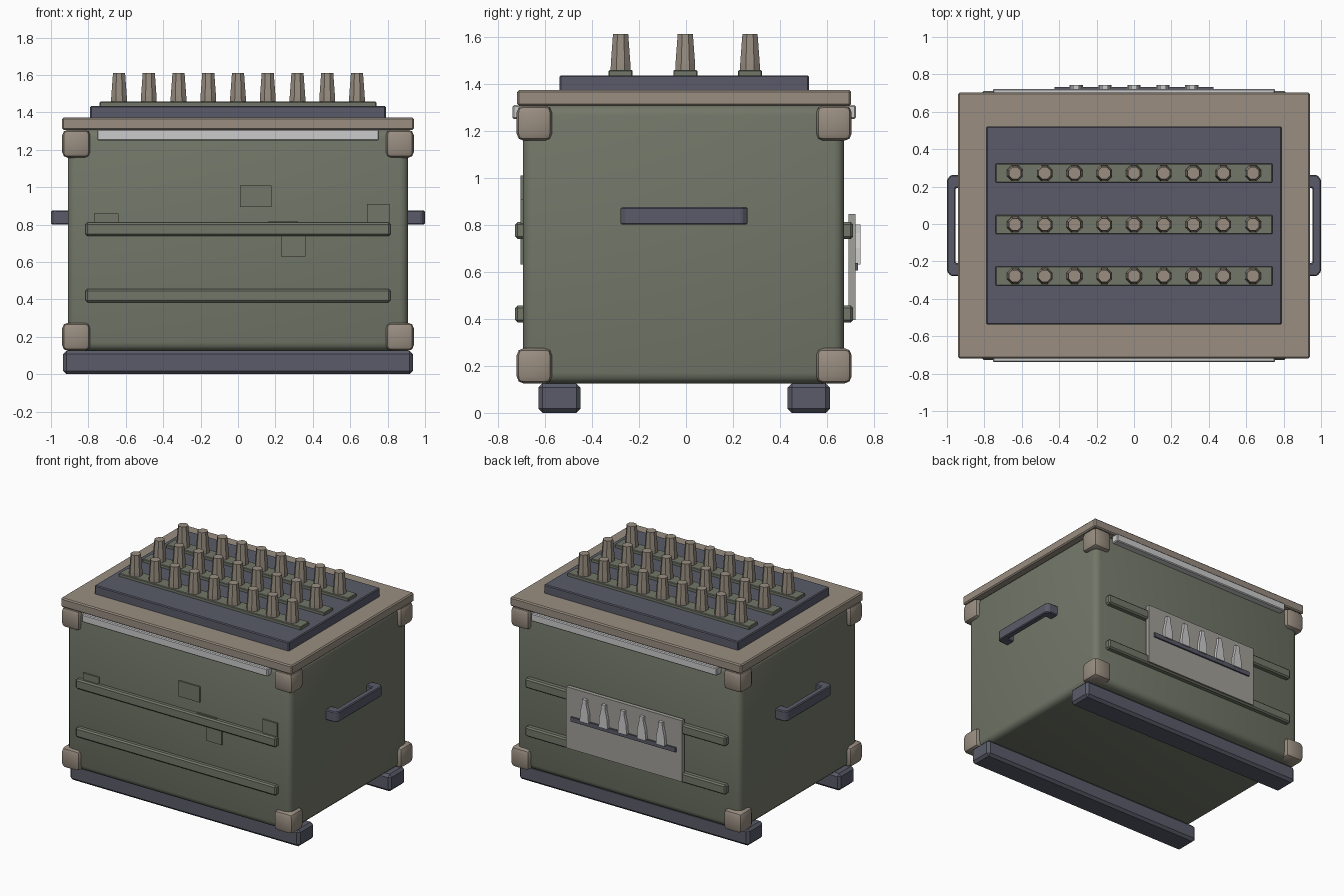
import bpy, bmesh, math

if "Cube" in bpy.data.objects:
    bpy.data.objects.remove(bpy.data.objects["Cube"])

CY = -0.008  # body centre in y


def mat(name, rgb):
    m = bpy.data.materials.new(name)
    m.diffuse_color = (*rgb, 1)
    m.use_nodes = True
    m.node_tree.nodes["Principled BSDF"].inputs["Base Color"].default_value = m.diffuse_color
    return m


GREEN = mat("olive", (0.17, 0.185, 0.14))
TAN = mat("tan", (0.32, 0.27, 0.22))
BLUE = mat("slate", (0.10, 0.105, 0.14))
LIGHT = mat("light_metal", (0.6, 0.6, 0.6))
PANEL = mat("panel_grey", (0.36, 0.35, 0.32))


def finish(name, bm, m, bevel=0, seg=1):
    bmesh.ops.recalc_face_normals(bm, faces=bm.faces)
    if bevel:
        bmesh.ops.bevel(bm, geom=bm.edges[:], offset=bevel, segments=seg,
                        profile=0.5, affect='EDGES', clamp_overlap=True)
    me = bpy.data.meshes.new(name)
    bm.to_mesh(me)
    bm.free()
    ob = bpy.data.objects.new(name, me)
    bpy.context.collection.objects.link(ob)
    me.materials.append(m)
    if seg > 1:
        bpy.context.view_layer.objects.active = ob
        ob.select_set(True)
        bpy.ops.object.shade_smooth_by_angle(angle=math.radians(40))
        ob.select_set(False)
    return ob


def box(name, x, y, z, m, bevel=0, seg=1):
    bm = bmesh.new()
    bmesh.ops.create_cube(bm, size=1)
    for v in bm.verts:
        v.co = [(r[0] + r[1]) / 2 + c * (r[1] - r[0]) for r, c in zip((x, y, z), v.co)]
    return finish(name, bm, m, bevel, seg)


def prism(name, pts, m, vec, bevel=0):
    bm = bmesh.new()
    f = bm.faces.new([bm.verts.new(p) for p in pts])
    r = bmesh.ops.extrude_face_region(bm, geom=[f])
    bmesh.ops.translate(bm, vec=vec, verts=[v for v in r["geom"] if isinstance(v, bmesh.types.BMVert)])
    return finish(name, bm, m, bevel)


def span(s, a, b):
    """Range mirrored to the side s, about the body centre in y."""
    return sorted((CY + s * a, CY + s * b))


# main case, lid and raised slab
box("case_body", (-0.91, 0.91), (CY - 0.685, CY + 0.68), (0.125, 1.31), GREEN, 0.045, 3)
box("lid", (-0.94, 0.94), (CY - 0.71, CY + 0.71), (1.305, 1.372), TAN, 0.008)
box("top_slab", (-0.79, 0.79), (CY - 0.53, CY + 0.53), (1.365, 1.435), BLUE, 0.006)

for s, side in ((-1, "front"), (1, "back")):
    # skids, horizontal rails, light strip under the lid
    box(f"skid_{side}", (-0.935, 0.935), span(s, 0.44, 0.62), (0, 0.125), BLUE, 0.018)
    for n, z in (("lower", 0.42), ("upper", 0.775)):
        box(f"{side}_rail_{n}", (-0.815, 0.815), span(s, 0.67, 0.718), (z - 0.036, z + 0.036), GREEN, 0.01)
    box(f"{side}_light_strip", (-0.755, 0.755), span(s, 0.67, 0.73), (1.25, 1.308), LIGHT, 0.006)
    # corner guards
    for sx in (-1, 1):
        for z in (0.125, 1.157):
            box(f"corner_guard_{side}", sorted((sx * 0.79, sx * 0.94)), span(s, 0.562, 0.712),
                (z, z + 0.15), TAN, 0.03, 2)

# U-shaped side handles
half = [(0.89, 0.20), (0.955, 0.20), (0.955, -0.20), (0.89, -0.20), (0.89, -0.27),
        (0.98, -0.27), (1.0, -0.245), (1.0, 0.245), (0.98, 0.27), (0.89, 0.27)]
for sx, side in ((-1, "left"), (1, "right")):
    prism(f"handle_{side}", [(sx * x, CY + y, 0.80) for x, y in half], BLUE, (0, 0, 0.075), 0.006)

# thin patches on the front
for x0, x1, z0, z1 in ((0.01, 0.18, 0.895, 1.01), (0.69, 0.81, 0.79, 0.91), (-0.77, -0.64, 0.77, 0.86),
                       (0.23, 0.36, 0.63, 0.77), (0.16, 0.32, 0.76, 0.816)):
    box("front_patch", (x0, x1), (-0.703, -0.68), (z0, z1), GREEN)

# back panel with a ledge and five flat tapered emblems
box("back_panel", (-0.47, 0.47), (0.69, 0.72), (0.395, 0.845), PANEL)
box("panel_ledge", (-0.425, 0.425), (0.71, 0.732), (0.605, 0.638), BLUE)
for i in range(5):
    x = (i - 2) * 0.155
    prof = [(-0.036, 0.63), (0.036, 0.63), (0.032, 0.70), (0.017, 0.765), (0.015, 0.80),
            (-0.015, 0.80), (-0.017, 0.765), (-0.032, 0.70)]
    prism("panel_emblem", [(x + a, 0.71, z) for a, z in prof], LIGHT, (0, 0.032, 0))

# three peg rows on top
for row in (-0.275, 0, 0.275):
    y = row - 0.003
    box("peg_rail", (-0.74, 0.74), (y - 0.051, y + 0.051), (1.43, 1.457), GREEN, 0.004)
    for i in range(9):
        x = (i - 4) * 0.159
        bm = bmesh.new()
        rings = []
        for r, z in ((0.046, 1.45), (0.045, 1.485), (0.035, 1.61)):
            rings.append([bm.verts.new((x + r * math.cos((k + .5) * math.pi / 4),
                                        y + r * math.sin((k + .5) * math.pi / 4), z)) for k in range(8)])
        for a, b in zip(rings, rings[1:]):
            for k in range(8):
                bm.faces.new((a[k], a[(k + 1) % 8], b[(k + 1) % 8], b[k]))
        bm.faces.new(rings[0])
        bm.faces.new(rings[-1])
        finish("peg", bm, TAN)
